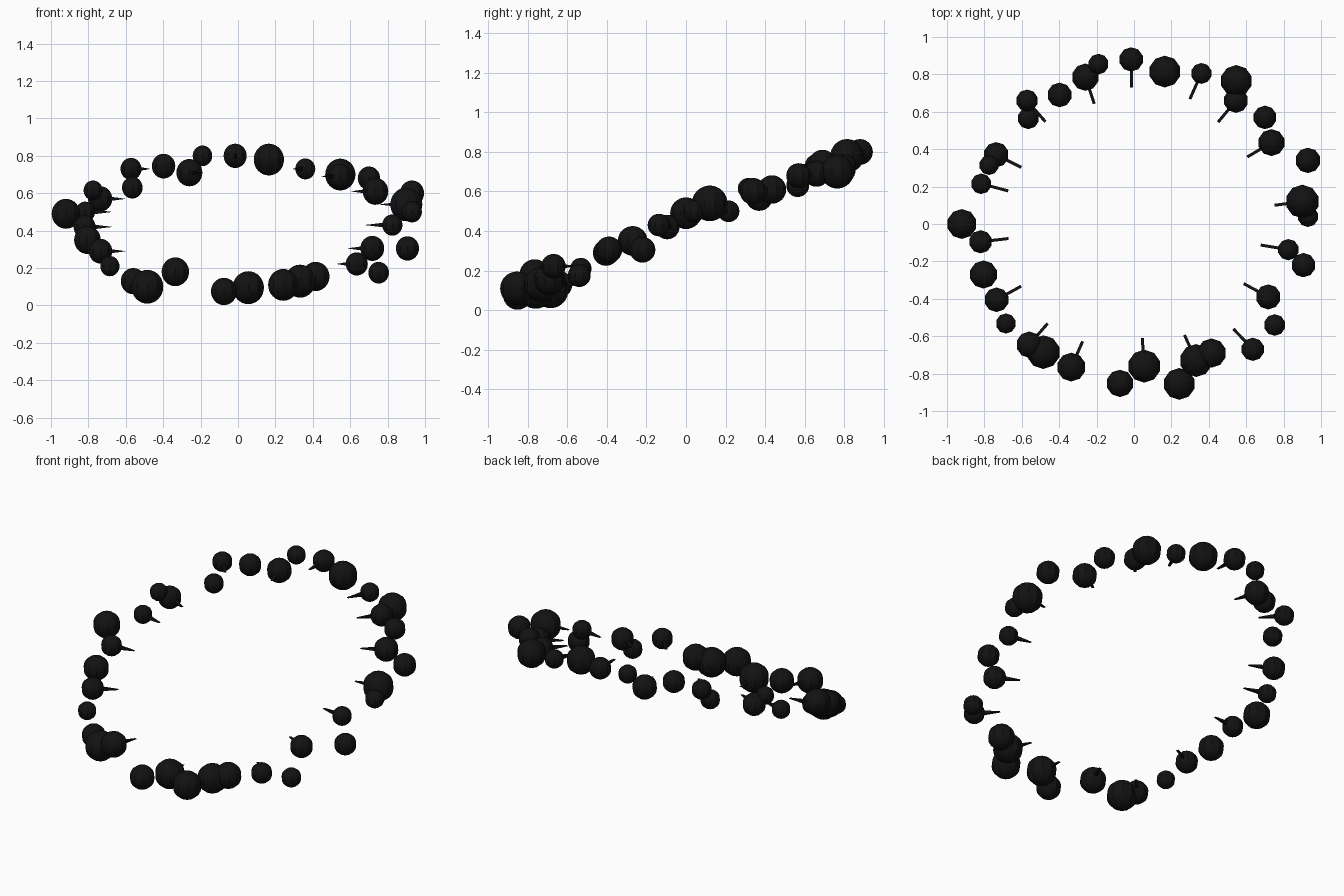
import bpy, bmesh, math
from mathutils import Vector

# Beads around the tilted ring: x, y, z, radius (every other one carries a thorn)
BEADS = [
    (-.015, .88, .80, .065), (.165, .815, .78, .085), (.36, .805, .73, .056),
    (.547, .765, .70, .085), (.545, .66, .69, .066), (.70, .57, .68, .063),
    (.735, .435, .61, .072), (.93, .34, .60, .068), (.90, .12, .54, .09),
    (.93, .04, .50, .056), (.825, -.137, .43, .057), (.906, -.22, .305, .065),
    (.718, -.39, .305, .067), (.752, -.54, .175, .058), (.635, -.67, .222, .062),
    (.415, -.69, .155, .078), (.332, -.73, .13, .088), (.242, -.855, .11, .085),
    (.055, -.76, .095, .088), (-.075, -.852, .075, .073), (-.335, -.765, .18, .077),
    (-.485, -.685, .10, .09), (-.56, -.645, .13, .07), (-.685, -.532, .21, .054),
    (-.735, -.405, .29, .066), (-.805, -.27, .35, .075), (-.82, -.095, .42, .062),
    (-.92, 0, .49, .08), (-.817, .215, .50, .055), (-.775, .315, .615, .053),
    (-.737, .37, .57, .068), (-.565, .565, .63, .058), (-.572, .66, .73, .059),
    (-.398, .69, .745, .066), (-.26, .785, .71, .073), (-.19, .855, .80, .055),
]

black = bpy.data.materials.new("black")
black.diffuse_color = (.006, .006, .006, 1)


def finish(name, bm):
    bmesh.ops.recalc_face_normals(bm, faces=bm.faces)
    me = bpy.data.meshes.new(name)
    bm.to_mesh(me)
    bm.free()
    me.materials.append(black)
    ob = bpy.data.objects.new(name, me)
    bpy.context.collection.objects.link(ob)
    return ob


def bead(name, loc, r):
    bm = bmesh.new()
    bmesh.ops.create_uvsphere(bm, u_segments=10, v_segments=16, radius=r)
    finish(name, bm).location = loc


# Thorn: horizontal wedge pointing at the ring's axis, flat tip edge
def thorn(name, loc, length=.15, w=.008, h=.018):
    bm = bmesh.new()
    base = [bm.verts.new((0, y, z)) for y, z in ((-w, -h), (w, -h), (w, h), (-w, h))]
    tip = [bm.verts.new((length, y, 0)) for y in (-w, w)]
    a, b, c, d = base
    s, t = tip
    for f in ((a, b, c, d), (a, b, t, s), (d, c, t, s), (a, d, s), (b, c, t)):
        bm.faces.new(f)
    ob = finish(name, bm)
    ob.location = loc
    ob.rotation_euler.z = math.atan2(-loc[1], -loc[0])


for i, (x, y, z, r) in enumerate(BEADS):
    bead(f"bead_{i + 1}", Vector((x, y, z)), r)
    if i % 2 == 0:
        thorn(f"thorn_{i + 1}", Vector((x, y, z)))
